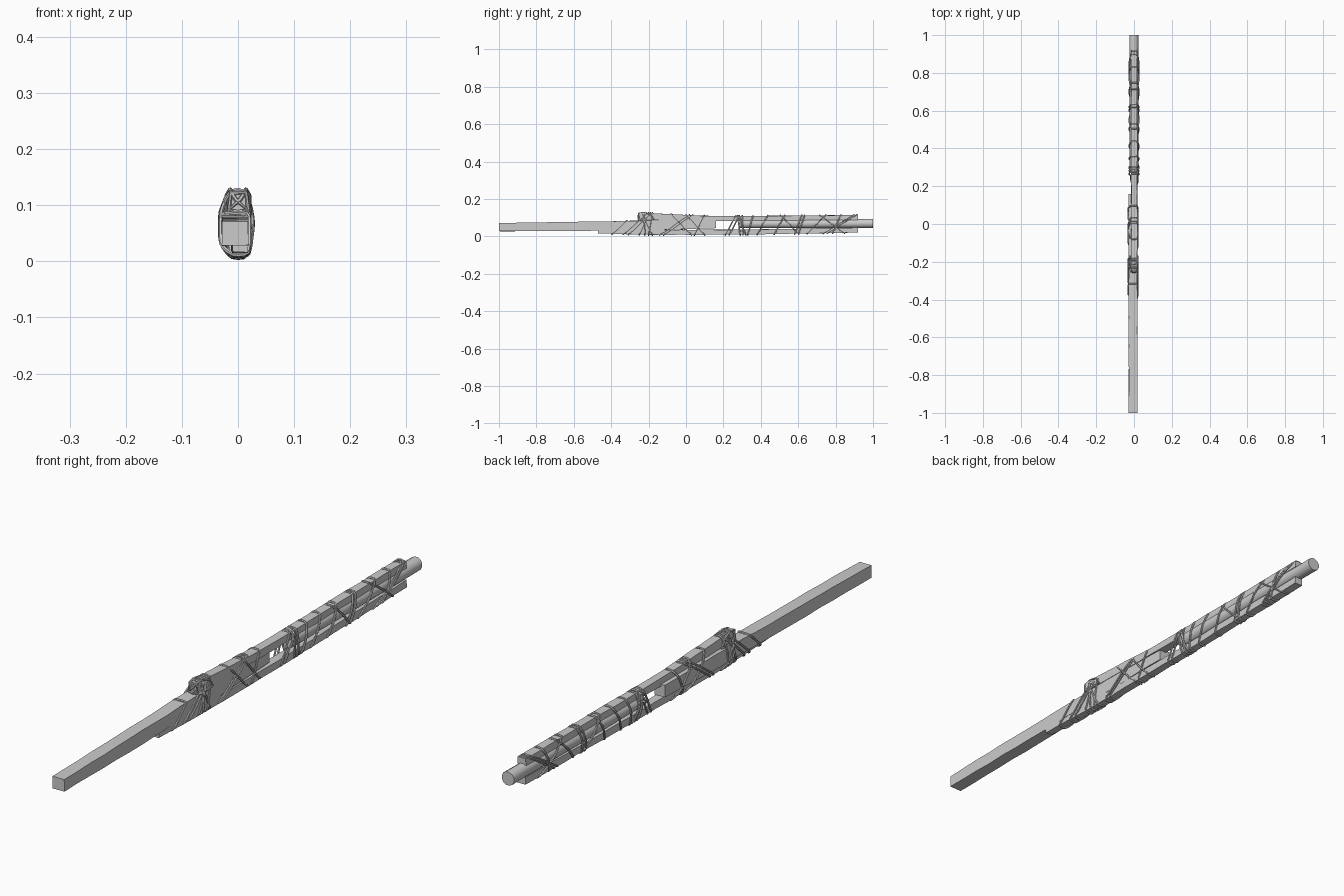
import bpy, bmesh, math, random
from mathutils import Vector
from mathutils.geometry import convex_hull_2d

if "Cube" in bpy.data.objects:
    bpy.data.objects.remove(bpy.data.objects["Cube"])

random.seed(4)

# Each timber: sides, roughness, and stations of (y, centre x, centre z, width, height)
TIMBERS = {
    "square_beam": (4, 0.0012, [(-1, -0.005, 0.050, 0.046, 0.044), (-0.4, -0.005, 0.056, 0.046, 0.050),
                                (-0.1, -0.006, 0.062, 0.046, 0.052), (0.16, -0.008, 0.067, 0.042, 0.044)]),
    "round_pole": (12, 0.0005, [(0.28, 0, 0.068, 0.048, 0.048), (1, 0, 0.070, 0.049, 0.049)]),
    "top_splint": (4, 0.0010, [(-0.25, 0.001, 0.106, 0.030, 0.036), (-0.18, 0.001, 0.106, 0.033, 0.036),
                               (0.08, 0.001, 0.096, 0.032, 0.028), (0.3, 0.001, 0.096, 0.032, 0.026),
                               (0.92, 0.001, 0.101, 0.032, 0.026)]),
    "bottom_splint": (4, 0.0010, [(-0.47, 0.004, 0.025, 0.028, 0.017), (-0.2, 0.003, 0.022, 0.030, 0.026),
                                  (0.3, 0.003, 0.023, 0.030, 0.026), (0.92, 0.003, 0.034, 0.032, 0.026)]),
}


def station(keys, y):
    y = min(max(y, keys[0][0]), keys[-1][0])
    for a, b in zip(keys, keys[1:]):
        if y <= b[0]:
            t = (y - a[0]) / (b[0] - a[0])
            return [p + (q - p) * t for p, q in zip(a[1:], b[1:])]


def section(n, keys, y):
    cx, cz, w, h = station(keys, y)
    k = math.sqrt(2) if n == 4 else 1
    return [Vector((cx + k * w / 2 * math.cos(math.tau * (i + 0.5) / n),
                    cz + k * h / 2 * math.sin(math.tau * (i + 0.5) / n))) for i in range(n)]


def timber(name, n, rough, keys):
    bm = bmesh.new()
    y0, y1 = keys[0][0], keys[-1][0]
    steps = max(6, int((y1 - y0) / 0.07))
    rings = []
    for s in range(steps + 1):
        y = y0 + (y1 - y0) * s / steps
        j = lambda: random.uniform(-rough, rough)
        rings.append([bm.verts.new((p.x + j(), y, p.y + j())) for p in section(n, keys, y)])
    for a, b in zip(rings, rings[1:]):
        for i in range(n):
            bm.faces.new((a[i], a[(i + 1) % n], b[(i + 1) % n], b[i]))
    bm.faces.new(rings[0])
    bm.faces.new(rings[-1])
    bmesh.ops.recalc_face_normals(bm, faces=bm.faces)
    me = bpy.data.meshes.new(name)
    bm.to_mesh(me)
    bm.free()
    ob = bpy.data.objects.new(name, me)
    bpy.context.collection.objects.link(ob)
    smooth(ob)


def smooth(ob):
    bpy.ops.object.select_all(action='DESELECT')
    ob.select_set(True)
    bpy.context.view_layer.objects.active = ob
    bpy.ops.object.shade_smooth_by_angle(angle=math.radians(35))


def hull_radius(y, d, origin):
    """Distance from the core to the taut outline of the bundle at y."""
    pts = []
    for n, _, keys in TIMBERS.values():
        if keys[0][0] - 0.02 <= y <= keys[-1][0] + 0.02:
            pts += section(n, keys, y)
    hull = [pts[i] - origin for i in convex_hull_2d(pts)]
    best = 0
    for a, b in zip(hull, hull[1:] + hull[:1]):
        e = b - a
        den = d.x * e.y - d.y * e.x
        if abs(den) > 1e-9:
            t = (a.x * e.y - a.y * e.x) / den
            u = (a.x * d.y - a.y * d.x) / den
            if t > 0 and -1e-4 <= u <= 1.0001:
                best = max(best, t)
    return best


ROPE = 0.0038
CORE = Vector((0, 0.06))


def cords(name, loops):
    cu = bpy.data.curves.new(name, 'CURVE')
    cu.dimensions = '3D'
    cu.bevel_depth = ROPE
    cu.bevel_resolution = 1
    for pts in loops:
        sp = cu.splines.new('POLY')
        sp.points.add(len(pts) - 1)
        for p, c in zip(sp.points, pts):
            p.co = (*c, 1)
        sp.use_cyclic_u = True
    ob = bpy.data.objects.new(name, cu)
    bpy.context.collection.objects.link(ob)
    bpy.ops.object.select_all(action='DESELECT')
    ob.select_set(True)
    bpy.context.view_layer.objects.active = ob
    bpy.ops.object.convert(target='MESH')
    smooth(bpy.context.object)


def lashing(y_low, y_high, n=32):
    """Closed cord loop leaning from y_low underneath to y_high on top."""
    rad, ys = [], []
    for i in range(n):
        d = Vector((math.cos(math.tau * i / n), math.sin(math.tau * i / n)))
        y = (y_low + y_high) / 2
        for _ in range(3):
            r = hull_radius(y, d, CORE)
            y = y_low + (y_high - y_low) * min(1, max(0, (CORE.y + r * d.y - 0.01) / 0.105))
        rad.append(r + ROPE * 0.7)
        ys.append(y)
    out = []
    for i in range(n):
        r = 0.15 * rad[i - 1] + 0.7 * rad[i] + 0.15 * rad[(i + 1) % n]
        a = math.tau * i / n
        out.append((CORE.x + r * math.cos(a), ys[i], CORE.y + r * math.sin(a)))
    return out


for name, spec in TIMBERS.items():
    timber(name, *spec)

# Lashings: (y at the bottom, y at the top)
cords("front_lashing", [lashing(*p) for p in [
    (-0.40, -0.28), (-0.34, -0.21), (-0.31, -0.19), (-0.25, -0.20), (-0.22, -0.225),
    (-0.18, -0.235), (-0.20, -0.18)]])
cords("middle_lashing", [lashing(*p) for p in [
    (-0.14, 0.02), (-0.12, 0.04), (0.03, -0.08), (0.10, 0.0), (0.045, 0.10)]])
cords("joint_lashing", [lashing(*p) for p in [
    (0.21, 0.27), (0.23, 0.29), (0.29, 0.275), (0.305, 0.30), (0.32, 0.28), (0.33, 0.36), (0.38, 0.44)]])
cords("rear_lashing", [lashing(*p) for p in [
    (0.47, 0.53), (0.61, 0.50), (0.58, 0.62), (0.60, 0.635), (0.64, 0.75),
    (0.72, 0.90), (0.74, 0.915), (0.86, 0.71), (0.78, 0.83)]])

# Cord crossing over the front end of the top splint
ends = []
for s in (-1, 1):
    ends.append([(-s * 0.016, -0.254, 0.092), (s * 0.004, -0.256, 0.110), (s * 0.013, -0.252, 0.124),
                 (s * 0.014, -0.225, 0.128), (s * 0.020, -0.19, 0.118), (s * 0.021, -0.17, 0.090),
                 (s * 0.021, -0.2, 0.088), (s * 0.018, -0.25, 0.089), (0, -0.255, 0.088)])
ends.append([(-0.016, -0.252, 0.090), (-0.013, -0.254, 0.122), (0.015, -0.254, 0.122),
             (0.018, -0.252, 0.090), (0.022, -0.235, 0.084), (-0.020, -0.235, 0.088)])
cords("end_lashing", ends)
